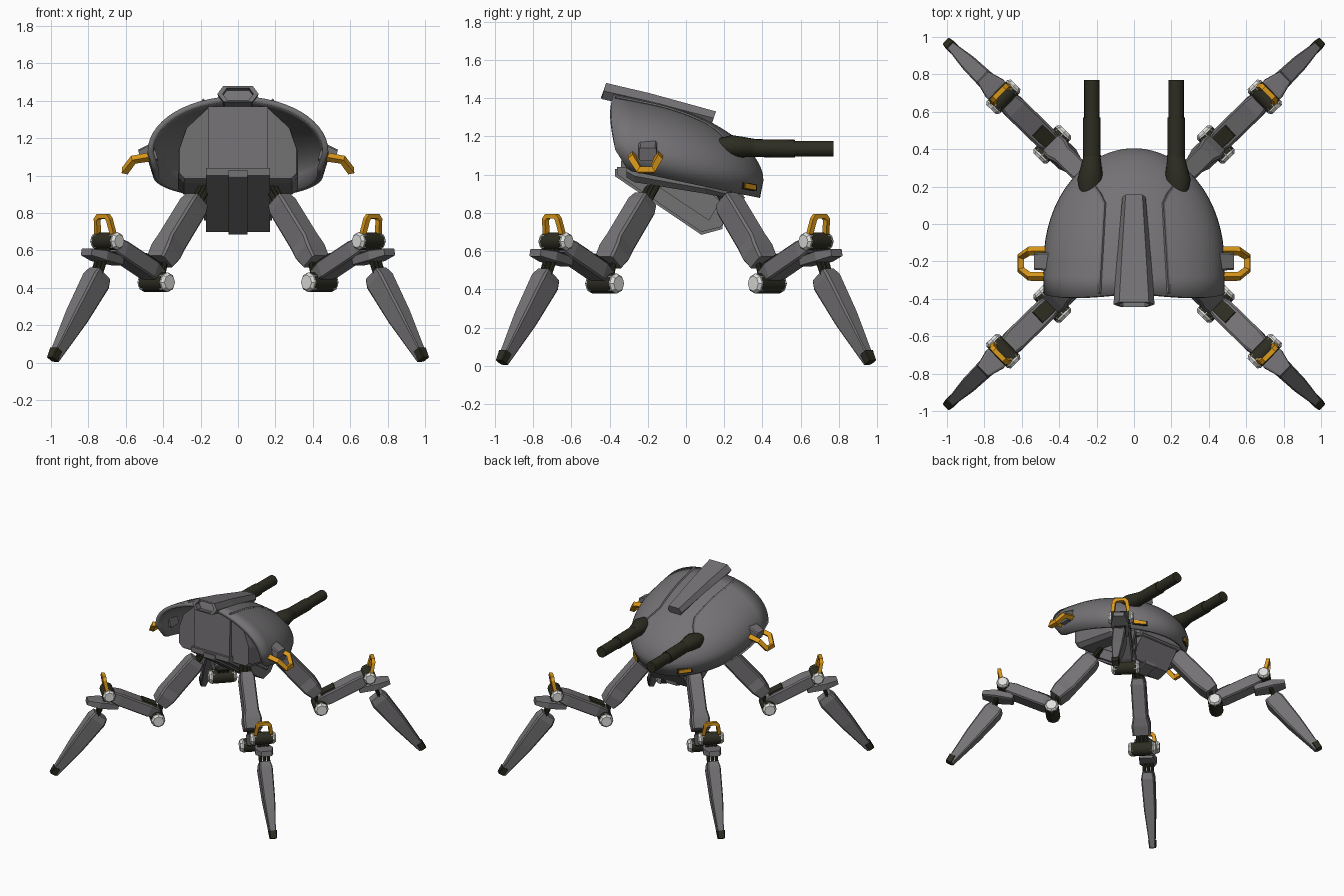
import bpy, bmesh
from math import sin, cos, pi, sqrt, acos, radians
from mathutils import Vector

if "Cube" in bpy.data.objects:
    bpy.data.objects.remove(bpy.data.objects["Cube"])


def material(name, rgb):
    m = bpy.data.materials.new(name)
    m.use_nodes = True
    m.diffuse_color = (*rgb, 1)
    m.node_tree.nodes["Principled BSDF"].inputs["Base Color"].default_value = (*rgb, 1)
    return m


GREY = material("hull grey", (0.175, 0.168, 0.175))
DARK = material("gunmetal", (0.026, 0.026, 0.016))
ORANGE = material("safety orange", (0.7, 0.31, 0.01))
WHITE = material("joint white", (0.74, 0.74, 0.72))


def add_object(name, data, mat, rot=0, smooth=False):
    ob = bpy.data.objects.new(name, data)
    bpy.context.collection.objects.link(ob)
    data.materials.append(mat)
    ob.rotation_euler.z = rot
    if smooth:
        bpy.context.view_layer.objects.active = ob
        ob.select_set(True)
        bpy.ops.object.shade_smooth_by_angle(angle=radians(35))
        ob.select_set(False)
    return ob


def loft(name, rings, mat, rot=0, smooth=False, closed=True):
    """Skin a row of point rings; closed rings also get end caps."""
    bm = bmesh.new()
    rows = [[bm.verts.new(p) for p in ring] for ring in rings]
    n = len(rings[0])
    for a, b in zip(rows, rows[1:]):
        for i in range(n if closed else n - 1):
            j = (i + 1) % n
            bm.faces.new((a[i], a[j], b[j], b[i]))
    if closed:
        bm.faces.new(rows[0])
        bm.faces.new(rows[-1])
    bmesh.ops.remove_doubles(bm, verts=bm.verts, dist=0.0005)
    bmesh.ops.recalc_face_normals(bm, faces=bm.faces)
    me = bpy.data.meshes.new(name)
    bm.to_mesh(me)
    bm.free()
    return add_object(name, me, mat, rot, smooth)


def beam(name, p0, p1, stations, mat, rot=0, sides=0):
    """Bar from p0 to p1; stations are (fraction, half width, half height)."""
    p0, p1 = Vector(p0), Vector(p1)
    d = (p1 - p0).normalized()
    side = Vector((1, 0, 0)) if abs(d.y) > 0.9 else Vector((0, 1, 0))
    up = d.cross(side).normalized()
    if sides:
        shape = [(cos(2 * pi * i / sides), sin(2 * pi * i / sides)) for i in range(sides)]
    else:
        c = 0.82
        shape = [(1, c), (c, 1), (-c, 1), (-1, c), (-1, -c), (-c, -1), (c, -1), (1, -c)]
    rings = [[p0.lerp(p1, t) + side * w * a + up * h * b for a, b in shape]
             for t, w, h in stations]
    return loft(name, rings, mat, rot, smooth=sides > 8)


def rod(name, p0, p1, r, mat, rot=0, sides=10):
    return beam(name, p0, p1, [(0, r, r), (1, r, r)], mat, rot, sides)


def tube(name, pts, r, mat, rot=0):
    cu = bpy.data.curves.new(name, "CURVE")
    cu.dimensions = "3D"
    cu.bevel_depth = r
    cu.bevel_resolution = 0
    cu.use_fill_caps = True
    sp = cu.splines.new("POLY")
    sp.use_smooth = False
    sp.points.add(len(pts) - 1)
    for q, p in zip(sp.points, pts):
        q.co = (*p, 1)
    return add_object(name, cu, mat, rot)


# Dome shell: half-ellipse sections along y, closing at the rear
def swell(y):
    return sqrt(max(0, 1 - max(0, (y + 0.2) / 0.59) ** 2))


def rim_z(y):
    return 1.13 - 0.21 * (y + 0.37)


def dome(y, a):
    f = swell(y)
    return Vector((0.468 * f * cos(a), y, rim_z(y) + 0.28 * f * sin(a)))


def shell_section(y, front):
    pts = [dome(y, pi * i / 28) for i in range(29)]
    if front:
        for i, p in enumerate(pts):
            p.y -= 0.025 * abs(sin(2 * pi * i / 28))
    foot_y = y + 0.06 if front else y - 0.03 * max(0, y + 0.2)
    low = [Vector((p.x * 0.94, foot_y, p.z - 0.09)) for p in (pts[0], pts[-1])]
    return [low[0]] + pts + [low[1]]


stations = [-0.37, -0.285] + [-0.2 + 0.59 * sin(pi / 2 * i / 16) for i in range(17)]
shell = loft("dome_shell", [shell_section(y, y < -0.36) for y in stations],
             GREY, smooth=True, closed=False)
thick = shell.modifiers.new("thickness", "SOLIDIFY")
thick.thickness = 0.03
thick.offset = 0


# Top spine with a recessed front mouth
def spine_ring(y, z, w, h, k=1):
    shape = [(1, 0), (0.72, 1), (-0.72, 1), (-1, 0), (-0.7, -1), (0.7, -1)]
    return [(w * k * a, y + 0.012 * b, z + h * k * b) for a, b in shape]


loft("top_spine", [spine_ring(-0.38, 1.425, 0.11, 0.042, 0.75),
                   spine_ring(-0.432, 1.437, 0.11, 0.042, 0.75),
                   spine_ring(-0.43, 1.437, 0.11, 0.042),
                   spine_ring(-0.2, 1.385, 0.092, 0.04),
                   spine_ring(0.145, 1.295, 0.062, 0.035)], GREY)


# Inner core that fills the dome
def core_ring(y, k, bottom, top):
    half = [(0.29, 0), (0.32, 0.08), (0.32, 0.42), (0.28, 0.72), (0.165, 1)]
    pts = half + [(-x, z) for x, z in reversed(half)]
    return [(x * k, y, bottom + z * (top - bottom)) for x, z in pts]


loft("inner_core", [core_ring(-0.31, 0.98, 0.985, 1.36), core_ring(-0.27, 1, 0.96, 1.36),
                    core_ring(0.1, 1, 0.9, 1.22), core_ring(0.3, 0.6, 0.86, 1.05)], GREY)


# Angular keel, its centre rib and front block: side profiles extruded in x
def slab(name, profile, w, mat=GREY):
    return loft(name, [[(s * w, y, z) for y, z in profile] for s in (-1, 1)], mat)


slab("front_block", [(-0.33, 1.37), (-0.34, 1.02), (-0.2, 0.95), (-0.2, 1.37)], 0.16)
slab("lower_keel", [(-0.36, 1.04), (-0.36, 1.0), (0.08, 0.7), (0.18, 0.725),
                    (0.31, 0.88), (0.1, 1.0)], 0.17)
slab("keel_side_panel", [(-0.24, 1.0), (0.12, 0.76), (0.18, 0.86), (0.05, 0.97)], 0.183)
slab("keel_rib", [(-0.37, 1.03), (-0.37, 0.99), (0.08, 0.685), (0.19, 0.715),
                  (0.2, 0.8), (0, 0.95)], 0.05)

for s, tag in ((1, "left"), (-1, "right")):
    # Raised seams on the dome
    seam = []
    for i in range(24):
        y = -0.37 + 0.48 * i / 23
        p = dome(y, acos((0.185 - 0.06 * (y + 0.37)) / (0.468 * swell(y))))
        seam.append((s * p.x, p.y, p.z + 0.016))
    for x, y in ((0.18, 0.16), (0.21, 0.2)):
        p = dome(y, acos(x / (0.468 * swell(y))))
        seam.append((s * x, y, p.z + 0.018))
    tube(tag + "_dome_seam", seam, 0.009, GREY)

    # Gun: mount, sleeve and muzzle
    x = s * 0.225
    beam(tag + "_gun_mount", (x * 1.06, 0.17, 1.15), (x, 0.36, 1.14),
         [(0, 0.05, 0.04), (0.35, 0.07, 0.06), (0.7, 0.057, 0.053), (1, 0.046, 0.046)],
         DARK, sides=20)
    rod(tag + "_gun_sleeve", (x, 0.25, 1.14), (x, 0.57, 1.135), 0.047, DARK, sides=20)
    rod(tag + "_gun_muzzle", (x, 0.5, 1.135), (x, 0.77, 1.135), 0.041, DARK, sides=20)

    # Side handle and bracket
    beam(tag + "_handle_bracket", (s * 0.44, -0.2, 1.13), (s * 0.525, -0.2, 1.105),
         [(0, 0.05, 0.05), (1, 0.045, 0.035)], GREY)
    tube(tag + "_side_handle",
         [(s * 0.47, -0.145, 1.10), (s * 0.56, -0.145, 1.085), (s * 0.605, -0.175, 1.025),
          (s * 0.605, -0.245, 1.025), (s * 0.56, -0.28, 1.085), (s * 0.47, -0.28, 1.10)],
         0.024, ORANGE)

    # Rear marker lamp on the rim
    p = dome(0.325, 0)
    for name, r, out, mat in (("lamp_frame", 1.25, 0.012, DARK), ("marker_lamp", 1, 0.017, ORANGE)):
        mid = Vector((s * (p.x + out - 0.005), 0.32 + out, p.z - 0.047))
        run = Vector((s * -0.034, 0.029, -0.005)) * r
        loft(tag + "_" + name, [[mid + e * run + Vector((s * a, a, b * r)) for a, b in
                                 ((-0.008, -0.014), (0.002, -0.014), (0.002, 0.014), (-0.008, 0.014))]
                                for e in (-1, 1)], mat)

# Four identical legs, modelled along x and turned close to the diagonals
SPREAD = radians(44.2)
for tag, rot in (("rear_left", SPREAD), ("rear_right", pi - SPREAD),
                 ("front_right", pi + SPREAD), ("front_left", -SPREAD)):

    def hub(name, u, z, r, half):
        rod(f"{tag}_{name}", (u, -half, z), (u, half, z), r, DARK, rot, 14)
        for e in (-1, 1):
            beam(f"{tag}_{name}_cap", (u, e * (half - 0.015), z), (u, e * (half + 0.024), z),
                 [(0, r, r), (0.6, r, r), (1, r * 0.75, r * 0.75)], WHITE, rot, 8)

    for t in (-0.03, 0, 0.03):
        rod(tag + "_hip_rod", (0.2, t, 1.0), (0.34, t, 0.82), 0.016, DARK, rot)
        rod(tag + "_knee_rod", (0.56, t, 0.58), (0.6, t, 0.43), 0.014, DARK, rot)
        rod(tag + "_ankle_rod", (0.98, t, 0.64), (1.08, t, 0.42), 0.013, DARK, rot)
    beam(tag + "_thigh", (0.305, 0, 0.87), (0.585, 0, 0.54),
         [(0, 0.045, 0.055), (0.1, 0.055, 0.066), (0.68, 0.055, 0.068), (0.83, 0.07, 0.064),
          (1, 0.066, 0.05)], GREY, rot)
    hub("knee_joint", 0.61, 0.43, 0.053, 0.08)
    beam(tag + "_link", (0.6, 0, 0.465), (0.945, 0, 0.63),
         [(0, 0.045, 0.035), (0.2, 0.064, 0.048), (0.85, 0.064, 0.048), (1, 0.055, 0.04)], GREY, rot)
    beam(tag + "_link_slot", (0.615, 0, 0.526), (0.72, 0, 0.576),
         [(0, 0.04, 0.012), (1, 0.04, 0.012)], DARK, rot)
    beam(tag + "_ankle_guard", (0.9, 0, 0.545), (1.13, 0, 0.592),
         [(0, 0.05, 0.025), (0.6, 0.066, 0.03), (1, 0.04, 0.02)], GREY, rot)
    hub("ankle_joint", 0.975, 0.65, 0.048, 0.07)
    tube(tag + "_ankle_handle",
         [(0.985, -0.062, 0.67), (1.005, -0.047, 0.765), (1.005, -0.032, 0.782),
          (1.005, 0.032, 0.782), (1.005, 0.047, 0.765), (0.985, 0.062, 0.67)], 0.019, ORANGE, rot)
    beam(tag + "_shin", (1.03, 0, 0.475), (1.375, 0, 0.02),
         [(0, 0.04, 0.056), (0.08, 0.05, 0.068), (0.5, 0.043, 0.055), (1, 0.02, 0.027)], GREY, rot)
    beam(tag + "_foot_tip", (1.355, 0, 0.07), (1.385, 0, 0.019),
         [(0, 0.03, 0.024), (1, 0.024, 0.023)], DARK, rot)
